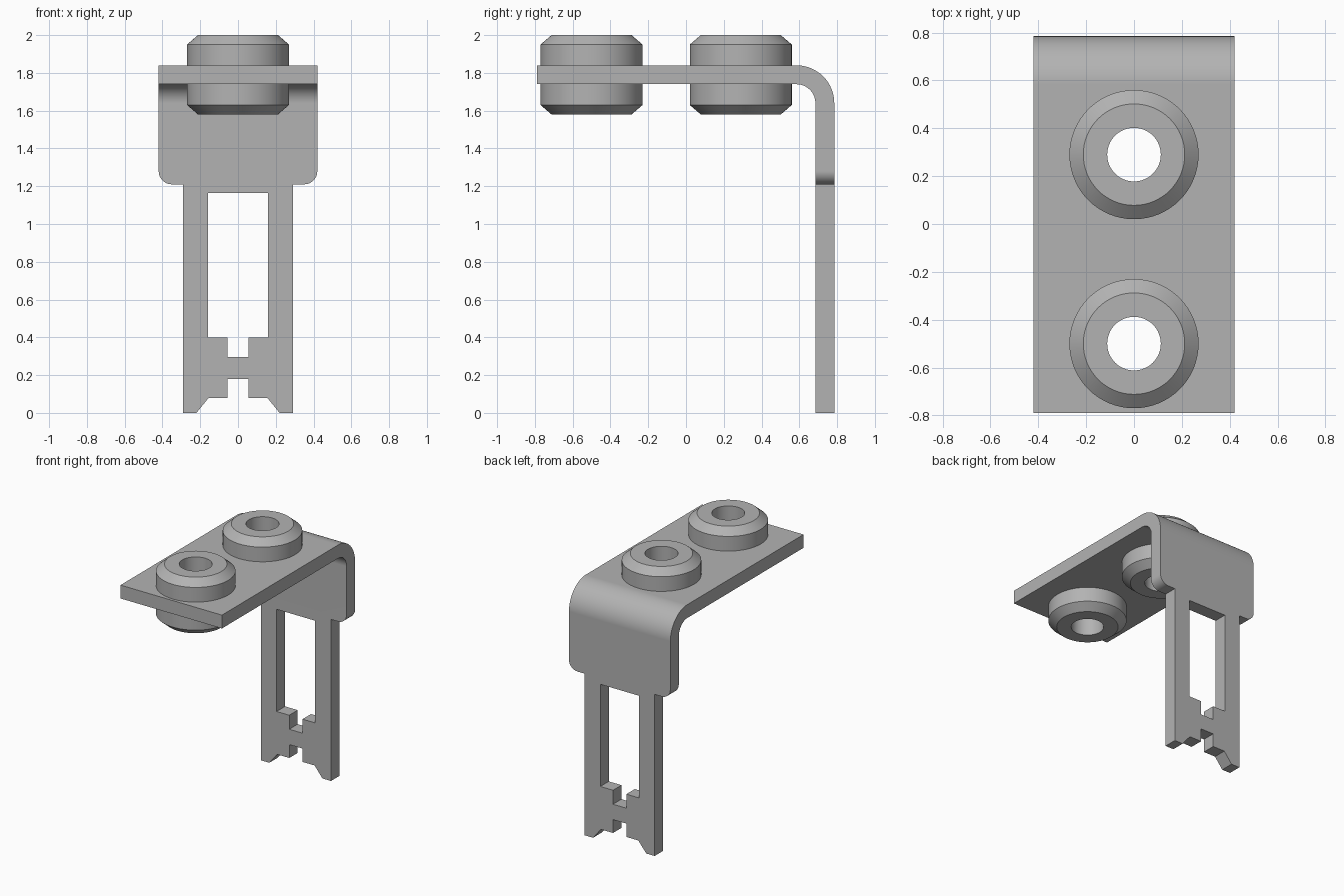
import bpy
import bmesh
import math
from mathutils import Matrix, Vector

old = bpy.data.objects.get("Cube")
if old:
    bpy.data.objects.remove(old, do_unlink=True)

# Material
GREY = (0.45, 0.45, 0.45, 1)
mat = bpy.data.materials.new("plain_grey")
mat.use_nodes = True
mat.diffuse_color = GREY
mat.node_tree.nodes["Principled BSDF"].inputs["Base Color"].default_value = GREY

# Main dimensions
HALF_W, BACK, FRONT = 0.42, 0.785, -0.79
THICK, BEND, TOP = 0.10, 0.20, 1.84
BEND_Y, BEND_Z = BACK - BEND, TOP - BEND
LOW = TOP - THICK
CORNER = 0.07
HOLES = {"front": -0.50, "rear": 0.29}
NECK = 0.20


def finish(name, bm):
    mesh = bpy.data.meshes.new(name)
    bmesh.ops.recalc_face_normals(bm, faces=bm.faces)
    bm.to_mesh(mesh)
    bm.free()
    mesh.materials.append(mat)
    obj = bpy.data.objects.new(name, mesh)
    bpy.context.collection.objects.link(obj)
    return obj


def activate(obj):
    bpy.ops.object.select_all(action='DESELECT')
    obj.select_set(True)
    bpy.context.view_layer.objects.active = obj


def smooth(obj):
    activate(obj)
    bpy.ops.object.shade_smooth_by_angle(angle=math.radians(30))
    obj.modifiers.new("weighted", 'WEIGHTED_NORMAL').keep_sharp = True


def lathe(name, profile, y, steps=64):
    """Spin a closed (radius, z) profile about the vertical axis at y."""
    bm = bmesh.new()
    verts = [bm.verts.new((r, y, z)) for r, z in profile]
    edges = [bm.edges.new((v, verts[i - 1])) for i, v in enumerate(verts)]
    bmesh.ops.spin(bm, geom=verts + edges, cent=(0, y, 0), axis=(0, 0, 1),
                   angle=math.tau, steps=steps, use_merge=True)
    bmesh.ops.remove_doubles(bm, verts=bm.verts, dist=1e-4)
    return finish(name, bm)


# Forked leg outline, right half, with window, notches and rounded shoulder
arc = [(HALF_W - CORNER + CORNER * math.sin(a), 1.21 + CORNER * (1 - math.cos(a)))
       for a in (math.radians(11.25 * i) for i in range(9))]
outline = [(0, 0.18), (0.055, 0.18), (0.055, 0.08), (0.155, 0.08), (0.22, 0),
           (0.29, 0), (0.29, 1.21), *arc, (HALF_W, BEND_Z), (0, BEND_Z),
           (0, 1.165), (0.16, 1.165), (0.16, 0.40), (0.055, 0.40),
           (0.055, 0.295), (0, 0.295)]

bm = bmesh.new()
bm.faces.new([bm.verts.new((x, BACK, z)) for x, z in outline])
bm.faces.new([bm.verts.new((-x, BACK, z)) for x, z in reversed(outline)])
bmesh.ops.remove_doubles(bm, verts=bm.verts, dist=1e-5)


def push(faces, offset):
    out = bmesh.ops.extrude_face_region(bm, geom=faces, use_keep_orig=True)["geom"]
    moved = [g for g in out if isinstance(g, bmesh.types.BMVert)]
    bmesh.ops.translate(bm, verts=moved, vec=Vector(offset))
    return [g for g in out if isinstance(g, bmesh.types.BMFace)]


push(bm.faces[:], (0, -THICK, 0))
bm.normal_update()

# Sweep the leg's top end round the bend, then forward as the flat shelf
end = [f for f in bm.faces if all(abs(v.co.z - BEND_Z) < 1e-4 for v in f.verts)]
STEPS = 16
turn = Matrix.Rotation(math.radians(90 / STEPS), 3, 'X')
pivot = Vector((0, BEND_Y, BEND_Z))
inner = list(end)
for step in range(STEPS):
    end = push(end, (0, 0, 0))
    bmesh.ops.rotate(bm, verts=list({v for f in end for v in f.verts}),
                     cent=pivot, matrix=turn)
    inner += end
final = push(end, (0, FRONT - BEND_Y, 0))
bmesh.ops.delete(bm, geom=[f for f in set(inner) if f.is_valid], context='FACES_ONLY')
bracket = finish("bent_bracket", bm)

# Mounting holes through the shelf
for y in HOLES.values():
    cutter = lathe("hole_cutter", [(0, LOW - 0.1), (NECK, LOW - 0.1),
                                   (NECK, TOP + 0.1), (0, TOP + 0.1)], y)
    cutter.hide_render = True
    cut = bracket.modifiers.new("hole", 'BOOLEAN')
    cut.operation, cut.solver, cut.object = 'DIFFERENCE', 'EXACT', cutter
    activate(bracket)
    bpy.ops.object.modifier_apply(modifier=cut.name)
    bpy.data.objects.remove(cutter, do_unlink=True)
smooth(bracket)

# Grooved grommets seated in the holes
RIM, FLAT, BORE, CHAMFER = 0.27, 0.212, 0.112, 0.05
Z0, Z1 = 1.58, 2.0
for place, y in HOLES.items():
    smooth(lathe(place + "_grommet", [
        (BORE, Z0), (FLAT, Z0), (RIM, Z0 + CHAMFER), (RIM, LOW), (NECK, LOW),
        (NECK, TOP), (RIM, TOP), (RIM, Z1 - CHAMFER), (FLAT, Z1), (BORE, Z1)], y))
